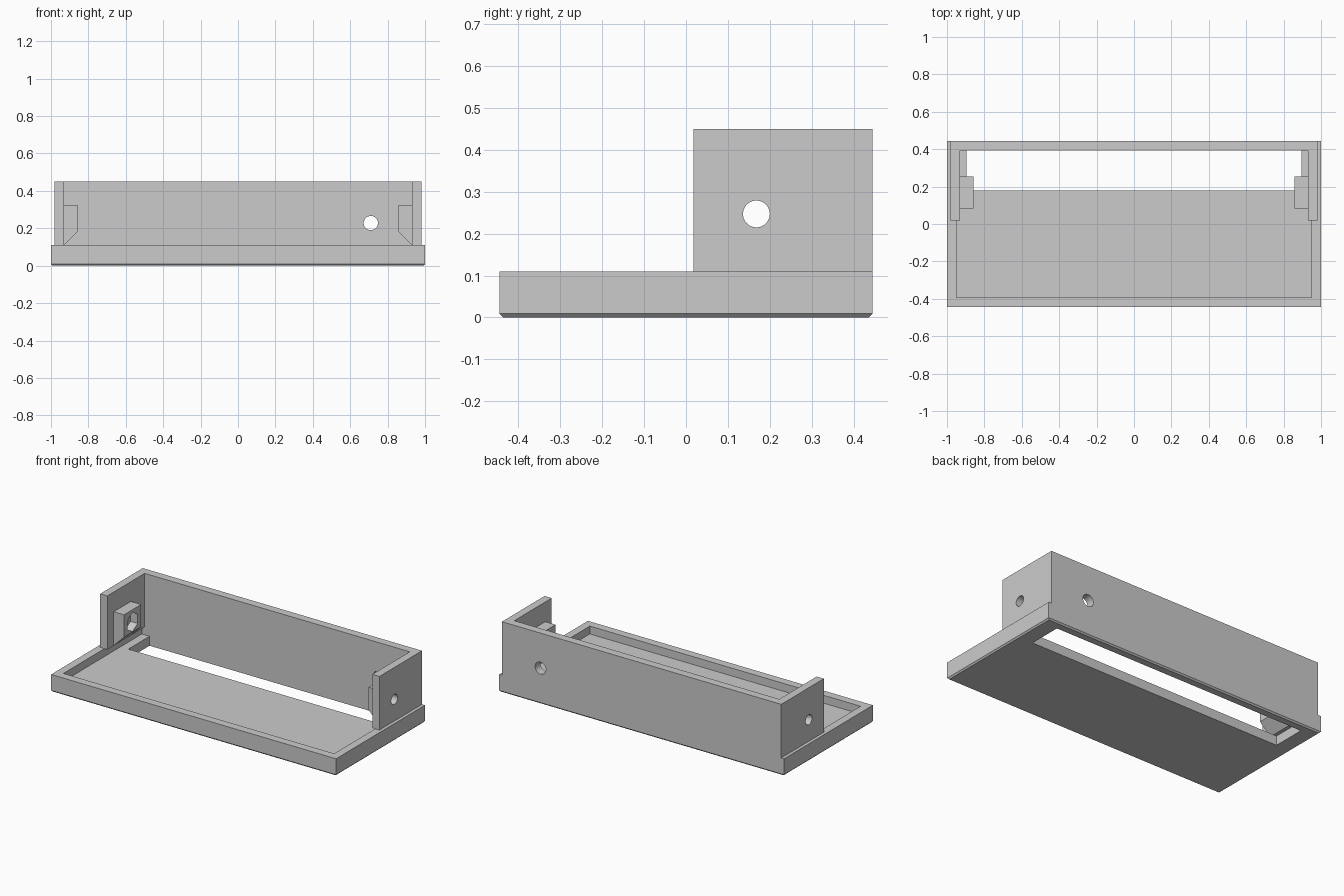
import bpy
import bmesh
from math import radians
from mathutils import Matrix, Vector

if "Cube" in bpy.data.objects:
    bpy.data.objects.remove(bpy.data.objects["Cube"], do_unlink=True)

grey = bpy.data.materials.new("plain_grey")
grey.use_nodes = True
colour = (0.6, 0.6, 0.6, 1)
grey.diffuse_color = colour
grey.node_tree.nodes["Principled BSDF"].inputs["Base Color"].default_value = colour


def finish(name, bm):
    """Turn a bmesh into a linked grey object."""
    bmesh.ops.recalc_face_normals(bm, faces=bm.faces)
    mesh = bpy.data.meshes.new(name)
    bm.to_mesh(mesh)
    bm.free()
    mesh.materials.append(grey)
    obj = bpy.data.objects.new(name, mesh)
    bpy.context.collection.objects.link(obj)
    return obj


def extrude(name, points, direction):
    """Close a flat profile and extrude it along a direction."""
    bm = bmesh.new()
    face = bm.faces.new([bm.verts.new(p) for p in points])
    new = bmesh.ops.extrude_face_region(bm, geom=[face])["geom"]
    verts = [v for v in new if isinstance(v, bmesh.types.BMVert)]
    bmesh.ops.translate(bm, vec=Vector(direction), verts=verts)
    return finish(name, bm)


def box(name, low, high):
    (x0, y0, z0), (x1, y1, z1) = low, high
    ring = [(x0, y0, z0), (x1, y0, z0), (x1, y1, z0), (x0, y1, z0)]
    return extrude(name, ring, (0, 0, z1 - z0))


def rod(name, centre, axis, radius, length, sides):
    """Prism or cylinder centred on a point and lying along an axis."""
    bm = bmesh.new()
    turn = Matrix.Rotation(radians(90), 4, "Y" if axis == "X" else "X")
    if axis == "X":  # put a corner of the prism on the y axis
        turn = turn @ Matrix.Rotation(radians(90), 4, "Z")
    bmesh.ops.create_cone(bm, cap_ends=True, segments=sides, radius1=radius,
                          radius2=radius, depth=length,
                          matrix=Matrix.Translation(centre) @ turn)
    return finish(name, bm)


def cut(obj, cutters):
    """Subtract the cutters, bake the result and drop the cutters."""
    for cutter in cutters:
        cutter.hide_render = True
        mod = obj.modifiers.new("cut", "BOOLEAN")
        mod.operation = "DIFFERENCE"
        mod.solver = "EXACT"
        mod.object = cutter
    graph = bpy.context.evaluated_depsgraph_get()
    baked = bpy.data.meshes.new_from_object(obj.evaluated_get(graph))
    obj.modifiers.clear()
    obj.data = baked
    for cutter in cutters:
        bpy.data.objects.remove(cutter, do_unlink=True)


HALF_Y = 0.445     # half depth of the tray
INNER_Y = 0.393    # inside of the front and back walls
RIM = 0.11         # top of the tray rim
TOP = 0.45         # top of the upright walls
FLOOR = 0.06       # top of the tray floor
HOLE_Y, HOLE_Z = 0.168, 0.247

# Tray with a chamfered foot, a recess and a long slot at the back
tray = box("tray", (-1, -HALF_Y, 0), (1, HALF_Y, RIM))
bm = bmesh.new()
bm.from_mesh(tray.data)
foot = [e for e in bm.edges if all(v.co.z < 0.001 for v in e.verts)]
bmesh.ops.bevel(bm, geom=foot, offset=0.009, segments=1, affect="EDGES")
bm.to_mesh(tray.data)
bm.free()
cut(tray, [
    box("recess_cutter", (-0.95, -INNER_Y, FLOOR), (0.95, INNER_Y, 0.3)),
    box("slot_cutter", (-0.896, 0.18, -0.1), (0.896, INNER_Y, 0.3)),
])

# U-shaped upright: back wall and two short side walls
outer, inner, front = 0.98, 0.93, 0.018
plan = [(-outer, front), (-inner, front), (-inner, INNER_Y), (inner, INNER_Y),
        (inner, front), (outer, front), (outer, HALF_Y), (-outer, HALF_Y)]
walls = extrude("upright_walls", [(x, y, RIM) for x, y in plan],
                (0, 0, TOP - RIM))
cut(walls, [
    rod("side_hole_cutter", (0, HOLE_Y, HOLE_Z), "X", 0.032, 3, 48),
    rod("back_hole_cutter", (0.71, 0.42, 0.228), "Y", 0.038, 0.3, 48),
])

# Nut holders on the inside of the side walls
for side, label in ((1, "left"), (-1, "right")):
    profile = [(inner, RIM), (0.858, RIM + 0.072), (0.858, 0.325), (inner, 0.325)]
    holder = extrude(label + "_nut_holder",
                     [(side * x, 0.082, z) for x, z in profile], (0, 0.172, 0))
    cut(holder, [
        rod("nut_cutter", (side * 0.858, HOLE_Y, HOLE_Z), "X", 0.06, 0.1, 6),
        rod("bolt_cutter", (side * 0.9, HOLE_Y, HOLE_Z), "X", 0.032, 0.3, 48),
    ])
